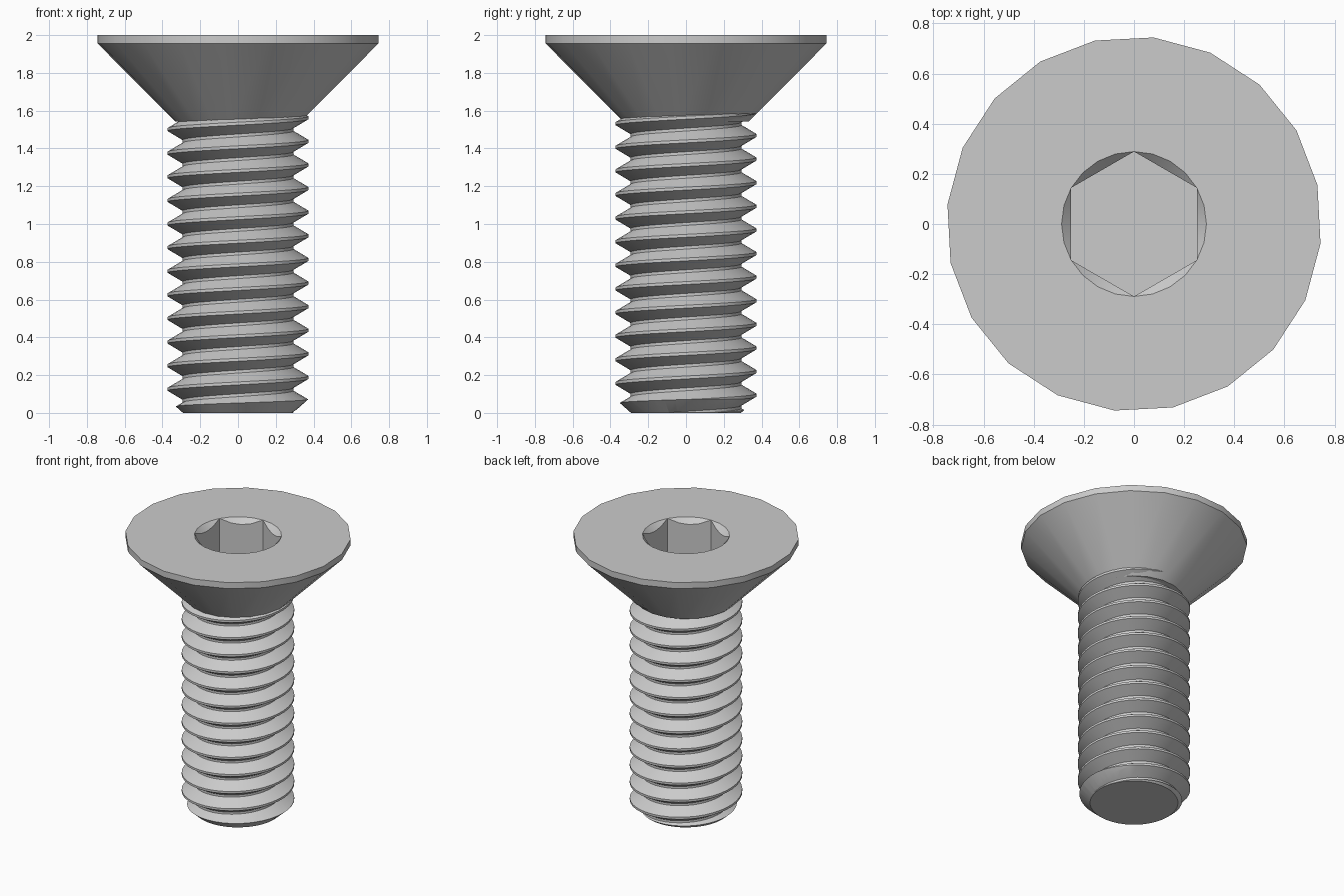
import bpy, bmesh
from math import pi, cos, sin, radians, floor, ceil

cube = bpy.data.objects.get("Cube")
if cube:
    bpy.data.objects.remove(cube, do_unlink=True)

steel = bpy.data.materials.new("grey_steel")
steel.use_nodes = True
steel.diffuse_color = (0.6, 0.6, 0.6, 1)
steel.node_tree.nodes["Principled BSDF"].inputs["Base Color"].default_value = (0.6, 0.6, 0.6, 1)

PITCH = 0.125
CREST, ROOT = 0.373, 0.293
STEPS = 40          # thread segments per turn
HEAD_SIDES = 20
TOP = 2.0
SOCKET_R = 0.289    # across-corner radius of the hex socket


def finish(bm, name):
    bmesh.ops.recalc_face_normals(bm, faces=bm.faces[:])
    mesh = bpy.data.meshes.new(name)
    bm.to_mesh(mesh)
    bm.free()
    mesh.materials.append(steel)
    obj = bpy.data.objects.new(name, mesh)
    bpy.context.collection.objects.link(obj)
    return obj


def activate(obj):
    bpy.ops.object.select_all(action='DESELECT')
    obj.select_set(True)
    bpy.context.view_layer.objects.active = obj


def ring(bm, radius, z, sides, phase=0.0):
    return [bm.verts.new((radius * cos(phase + 2 * pi * i / sides),
                          radius * sin(phase + 2 * pi * i / sides), z))
            for i in range(sides)]


def skin(bm, a, b, closed=True):
    n = len(a)
    for i in range(n if closed else n - 1):
        j = (i + 1) % n
        bm.faces.new((a[i], a[j], b[j], b[i]))


def loop_edges(bm, loop):
    return [bm.edges.get((loop[i - 1], loop[i])) for i in range(len(loop))]


# Countersunk head with chamfered hex socket
bm = bmesh.new()
phase = radians(12)
rings = [ring(bm, r, z, HEAD_SIDES, phase)
         for r, z in ((0.335, 1.543), (0.748, 1.956), (0.748, TOP))]
for low, high in zip(rings, rings[1:]):
    skin(bm, low, high)
bm.faces.new(rings[0])

mouth = ring(bm, SOCKET_R, TOP, 24, pi / 2)
scallop, floor_ring = [], []
for i in range(24):
    ang = pi / 2 + 2 * pi * i / 24
    off = (i % 4) * pi / 12 - pi / 6
    r = SOCKET_R * cos(pi / 6) / cos(off)
    scallop.append(bm.verts.new((r * cos(ang), r * sin(ang), TOP - (SOCKET_R - r))))
    floor_ring.append(bm.verts.new((r * cos(ang), r * sin(ang), 1.71)))
skin(bm, mouth, scallop)
skin(bm, scallop, floor_ring)
bm.faces.new(floor_ring)
bmesh.ops.triangle_fill(bm, use_beauty=True, normal=(0, 0, 1),
                        edges=loop_edges(bm, rings[2]) + loop_edges(bm, mouth))
bmesh.ops.remove_doubles(bm, verts=bm.verts[:], dist=1e-4)
head = finish(bm, "countersunk_head")

# Threaded shank: one thread profile swept up a right-handed helix
bm = bmesh.new()
crest_half = PITCH / 16
flank = 0.047
profile = [(CREST, -crest_half), (CREST, crest_half), (ROOT, crest_half + flank),
           (ROOT, PITCH - crest_half - flank), (CREST, PITCH - crest_half)]
previous = None
for i in range(-2 * STEPS, 14 * STEPS):
    ang = 2 * pi * i / STEPS
    z0 = PITCH * (0.5 + i / STEPS)
    current = [bm.verts.new((r * cos(ang), r * sin(ang), z0 + dz)) for r, dz in profile]
    if previous:
        skin(bm, previous, current, closed=False)
    previous = current
bmesh.ops.remove_doubles(bm, verts=bm.verts[:], dist=1e-4)
for z, direction in ((0, -1), (1.6, 1)):
    cut = bmesh.ops.bisect_plane(bm, geom=bm.verts[:] + bm.edges[:] + bm.faces[:],
                                 plane_co=(0, 0, z), plane_no=(0, 0, direction),
                                 clear_outer=True)
    rim = [e for e in cut["geom_cut"] if isinstance(e, bmesh.types.BMEdge)]
    bmesh.ops.edgeloop_fill(bm, edges=rim)
shank = finish(bm, "threaded_shank")

# Chamfer at the tip
bm = bmesh.new()
rings = [ring(bm, r, z, STEPS) for r, z in ((0.235, -0.05), (0.46, 0.15), (0.46, 1.7))]
for low, high in zip(rings, rings[1:]):
    skin(bm, low, high)
bm.faces.new(rings[0])
bm.faces.new(rings[-1])
cutter = finish(bm, "tip_chamfer_cutter")
cutter.hide_render = True
mod = shank.modifiers.new("tip_chamfer", 'BOOLEAN')
mod.operation = 'INTERSECT'
mod.solver = 'EXACT'
mod.object = cutter
activate(shank)
bpy.ops.object.modifier_apply(modifier=mod.name)
bpy.data.objects.remove(cutter, do_unlink=True)

for part in (head, shank):
    activate(part)
    bpy.ops.object.shade_smooth_by_angle(angle=radians(30))
